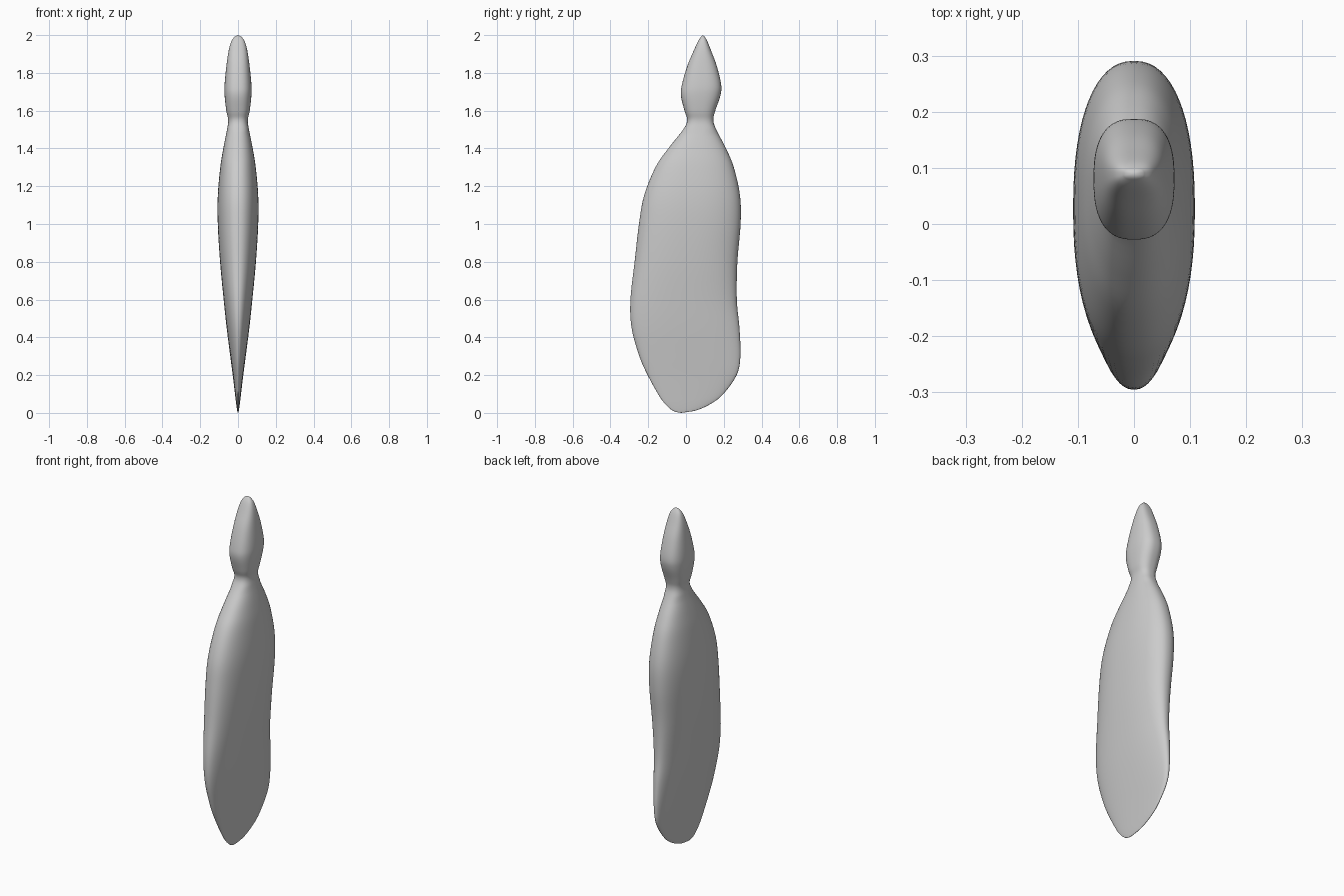
import bpy, bmesh, math

if "Cube" in bpy.data.objects:
    bpy.data.objects.remove(bpy.data.objects["Cube"])

# Section keys: height, front edge y, back edge y, half width
KEYS = [
    (0.003, -0.045, -0.005, 0.002), (0.015, -0.075, 0.06, 0.005),
    (0.05, -0.113, 0.135, 0.010), (0.10, -0.148, 0.198, 0.016),
    (0.20, -0.203, 0.268, 0.028), (0.30, -0.247, 0.288, 0.041),
    (0.45, -0.288, 0.283, 0.060), (0.60, -0.294, 0.269, 0.076),
    (0.80, -0.272, 0.272, 0.095), (1.00, -0.249, 0.289, 0.107),
    (1.15, -0.222, 0.286, 0.107), (1.30, -0.162, 0.253, 0.094),
    (1.40, -0.094, 0.212, 0.078), (1.50, -0.015, 0.160, 0.058),
    (1.55, 0.006, 0.145, 0.052), (1.60, -0.008, 0.155, 0.062),
    (1.68, -0.027, 0.182, 0.071), (1.74, -0.021, 0.186, 0.071),
    (1.84, 0.008, 0.162, 0.061), (1.92, 0.042, 0.132, 0.049),
    (1.97, 0.065, 0.112, 0.034), (1.993, 0.081, 0.098, 0.016),
]
SIDES, STEPS = 64, 5


def smooth(a, b, c, d, t):
    """Catmull-Rom blend between b and c."""
    return 0.5 * (2*b + (c - a)*t + (2*a - 5*b + 4*c - d)*t*t
                  + (3*b - a - 3*c + d)*t**3)


def sections():
    last = len(KEYS) - 1
    for i in range(last):
        quad = [KEYS[max(0, min(last, i + k))] for k in (-1, 0, 1, 2)]
        for s in range(STEPS):
            yield [smooth(*vals, s / STEPS) for vals in zip(*quad)]
    yield KEYS[-1]


def power(v, p):
    return math.copysign(abs(v) ** p, v)


# Body, neck and head as one rounded loft
bm = bmesh.new()
rings = []
for z, y0, y1, w in sections():
    p = 2 / (2.3 if z < 1.5 else 2.55)
    ring = []
    for k in range(SIDES):
        a = 2 * math.pi * k / SIDES
        ring.append(bm.verts.new((w * power(math.cos(a), p),
                                  (y0 + y1) / 2 + (y1 - y0) / 2 * power(math.sin(a), p), z)))
    rings.append(ring)
for lo, hi in zip(rings, rings[1:]):
    for k in range(SIDES):
        n = (k + 1) % SIDES
        bm.faces.new((lo[k], lo[n], hi[n], hi[k]))

# Rounded end caps
for ring, tip in ((rings[0], (0, -0.025, 0)), (rings[-1], (0, 0.09, 2))):
    v = bm.verts.new(tip)
    for k in range(SIDES):
        bm.faces.new((ring[k], ring[(k + 1) % SIDES], v))
bmesh.ops.recalc_face_normals(bm, faces=bm.faces)
for f in bm.faces:
    f.smooth = True

mesh = bpy.data.meshes.new("figure_body")
bm.to_mesh(mesh)
bm.free()
bpy.context.collection.objects.link(bpy.data.objects.new("figure_body", mesh))
